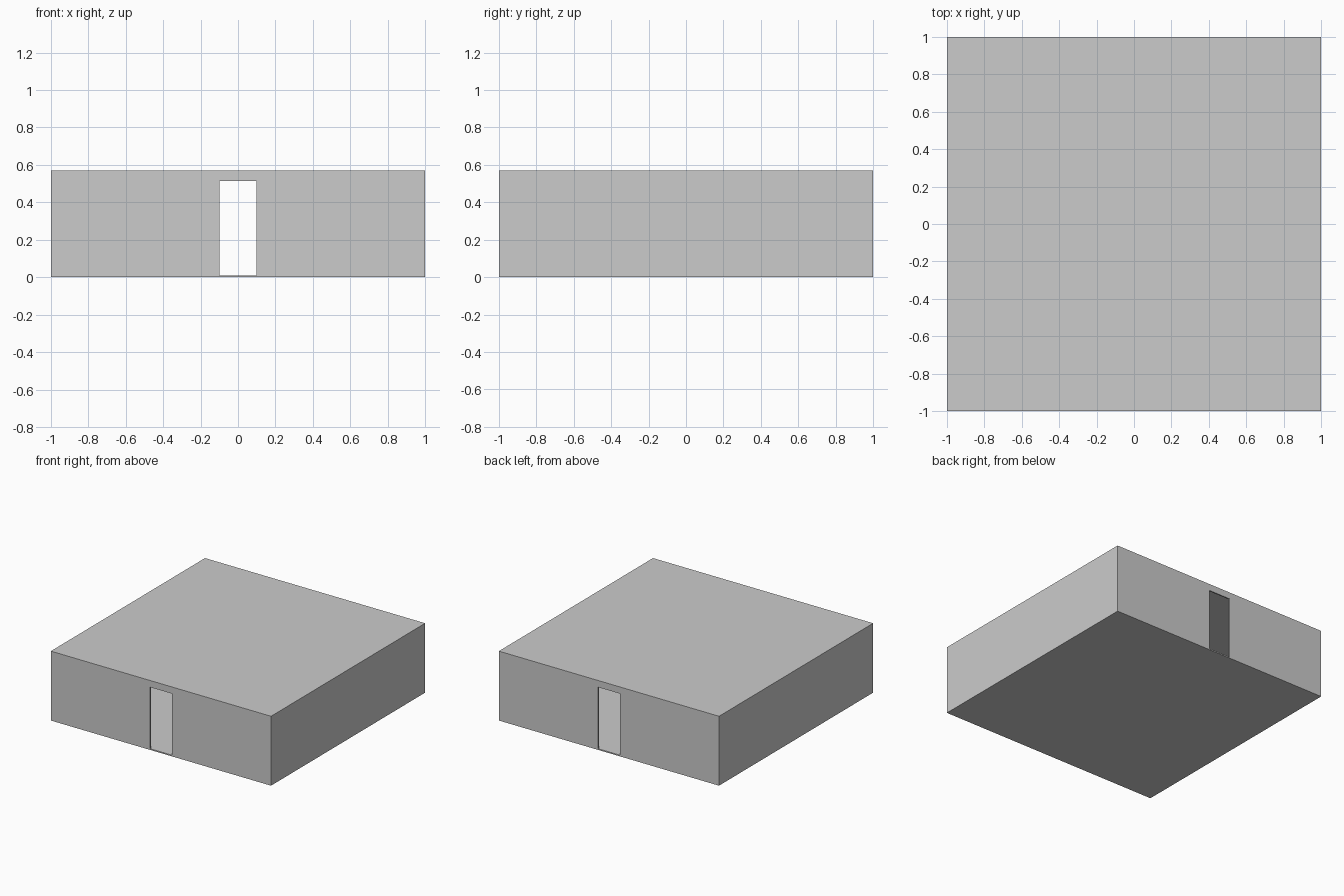
import bpy

if "Cube" in bpy.data.objects:
    bpy.data.objects.remove(bpy.data.objects["Cube"])

W, H, T = 2.0, 0.57, 0.01      # width, height, panel thickness
DOOR_W, DOOR_TOP = 0.197, 0.515


def box(name, x0, x1, y0, y1, z0, z1):
    bpy.ops.mesh.primitive_cube_add(
        size=1, location=((x0 + x1) / 2, (y0 + y1) / 2, (z0 + z1) / 2))
    ob = bpy.context.object
    ob.name = name
    ob.scale = (x1 - x0, y1 - y0, z1 - z0)
    bpy.ops.object.transform_apply(location=True, rotation=True, scale=True)
    return ob


def cut(target, cutter):
    mod = target.modifiers.new(cutter.name, 'BOOLEAN')
    mod.operation = 'DIFFERENCE'
    mod.solver = 'EXACT'
    mod.object = cutter
    bpy.context.view_layer.objects.active = target
    bpy.ops.object.modifier_apply(modifier=mod.name)
    bpy.data.objects.remove(cutter)


h = W / 2
d = DOOR_W / 2

# floor slab
box("floor", -h, h, -h, h, 0, T)

# walls and flat roof as one thin hollow shell
shell = box("walls_and_roof", -h, h, -h, h, T, H)
cut(shell, box("room_cutter", -h + T, h - T, -h + T, h - T, -0.1, H - T))

# matching doorways through front and back walls
cut(shell, box("door_cutter", -d, d, -h - 0.1, h + 0.1, -0.05, DOOR_TOP))
